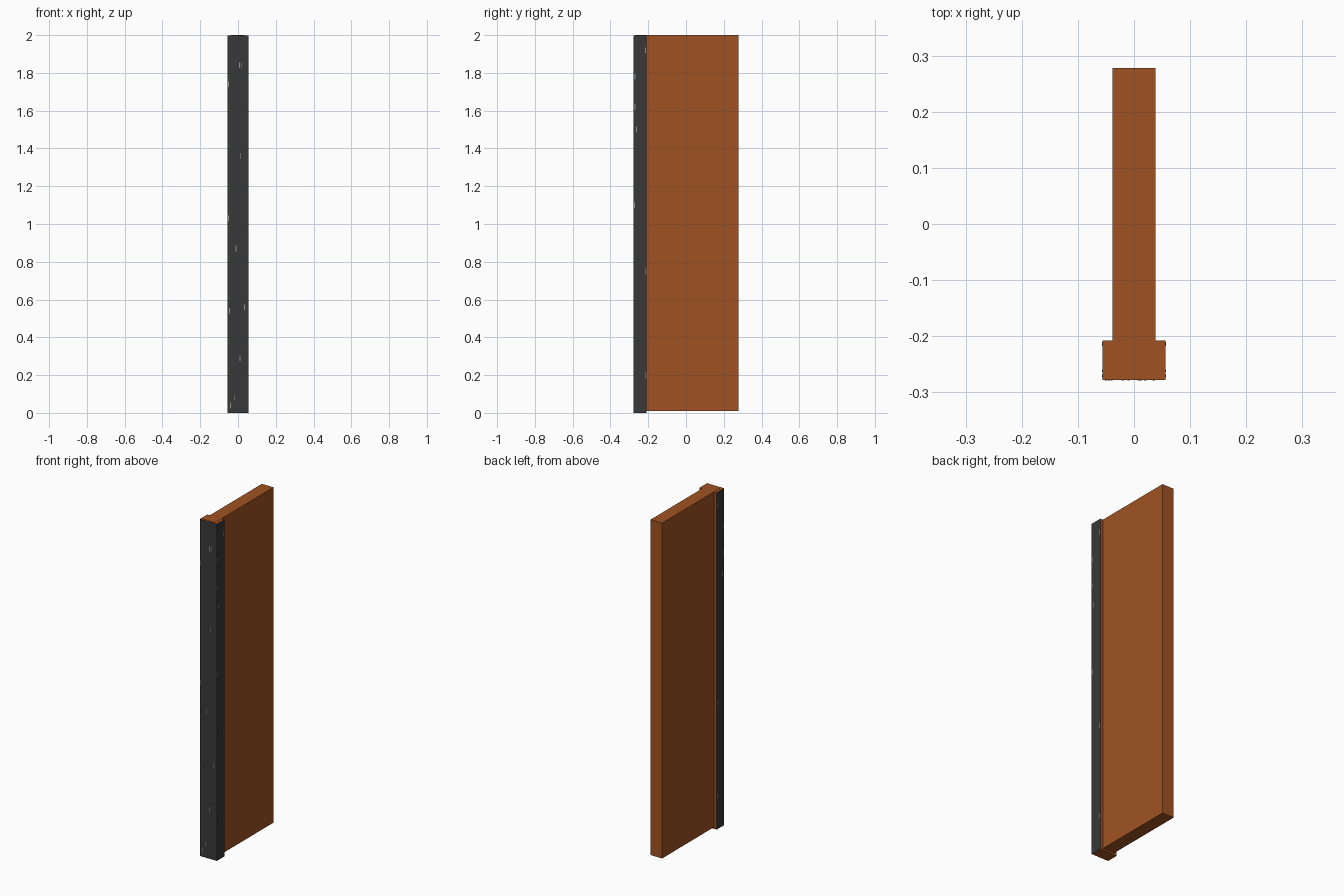
import bpy
import bmesh
from mathutils import Matrix, Vector

if "Cube" in bpy.data.objects:
    bpy.data.objects.remove(bpy.data.objects["Cube"])


def material(name, rgb):
    m = bpy.data.materials.new(name)
    m.diffuse_color = (*rgb, 1)
    m.use_nodes = True
    m.node_tree.nodes["Principled BSDF"].inputs["Base Color"].default_value = m.diffuse_color
    return m


wood = material("brown wood", (0.35, 0.086, 0.016))
dark = material("charcoal finish", (0.040, 0.040, 0.040))
pale = material("pale wear", (0.30, 0.30, 0.29))


def add_box(bm, lo, hi):
    lo, hi = Vector(lo), Vector(hi)
    mat = Matrix.Translation((lo + hi) / 2) @ Matrix.Diagonal((*(hi - lo), 1))
    bmesh.ops.create_cube(bm, size=1, matrix=mat)


def finish(name, bm, mats):
    me = bpy.data.meshes.new(name)
    bm.to_mesh(me)
    bm.free()
    for m in mats:
        me.materials.append(m)
    ob = bpy.data.objects.new(name, me)
    bpy.context.collection.objects.link(ob)
    return ob


# Upright wooden board, set into the edge strip
bm = bmesh.new()
add_box(bm, (-0.038, -0.27, 0.01), (0.038, 0.278, 2.0))
finish("board", bm, [wood])

# Edge strip: dark on the front and sides, bare wood on the ends and back
bm = bmesh.new()
add_box(bm, (-0.056, -0.278, 0), (0.056, -0.208, 1.999))
bm.normal_update()
for f in bm.faces:
    f.material_index = 1 if f.normal.y < -0.5 or abs(f.normal.x) > 0.5 else 0
finish("edge_strip", bm, [wood, dark])

# Small worn flecks on the front and sides of the strip
T = 0.0006
bm = bmesh.new()
for x, z in [(0.008, 1.84), (0.02, 1.84), (-0.05, 1.74), (0.012, 1.36),
             (-0.05, 1.03), (-0.01, 0.87), (-0.045, 0.54), (0.035, 0.56),
             (0.01, 0.29), (-0.02, 0.08), (-0.04, 0.04)]:
    add_box(bm, (x - 0.002, -0.278 - T, z - 0.015), (x + 0.002, -0.277, z + 0.015))
for y, z in [(-0.27, 1.78), (-0.27, 1.62), (-0.262, 1.5), (-0.215, 1.92),
             (-0.272, 1.1), (-0.212, 0.75), (-0.212, 0.2)]:
    for s in (-1, 1):
        a, b = sorted((s * 0.055, s * (0.056 + T)))
        add_box(bm, (a, y - 0.002, z - 0.015), (b, y + 0.002, z + 0.015))
finish("worn_flecks", bm, [pale])
